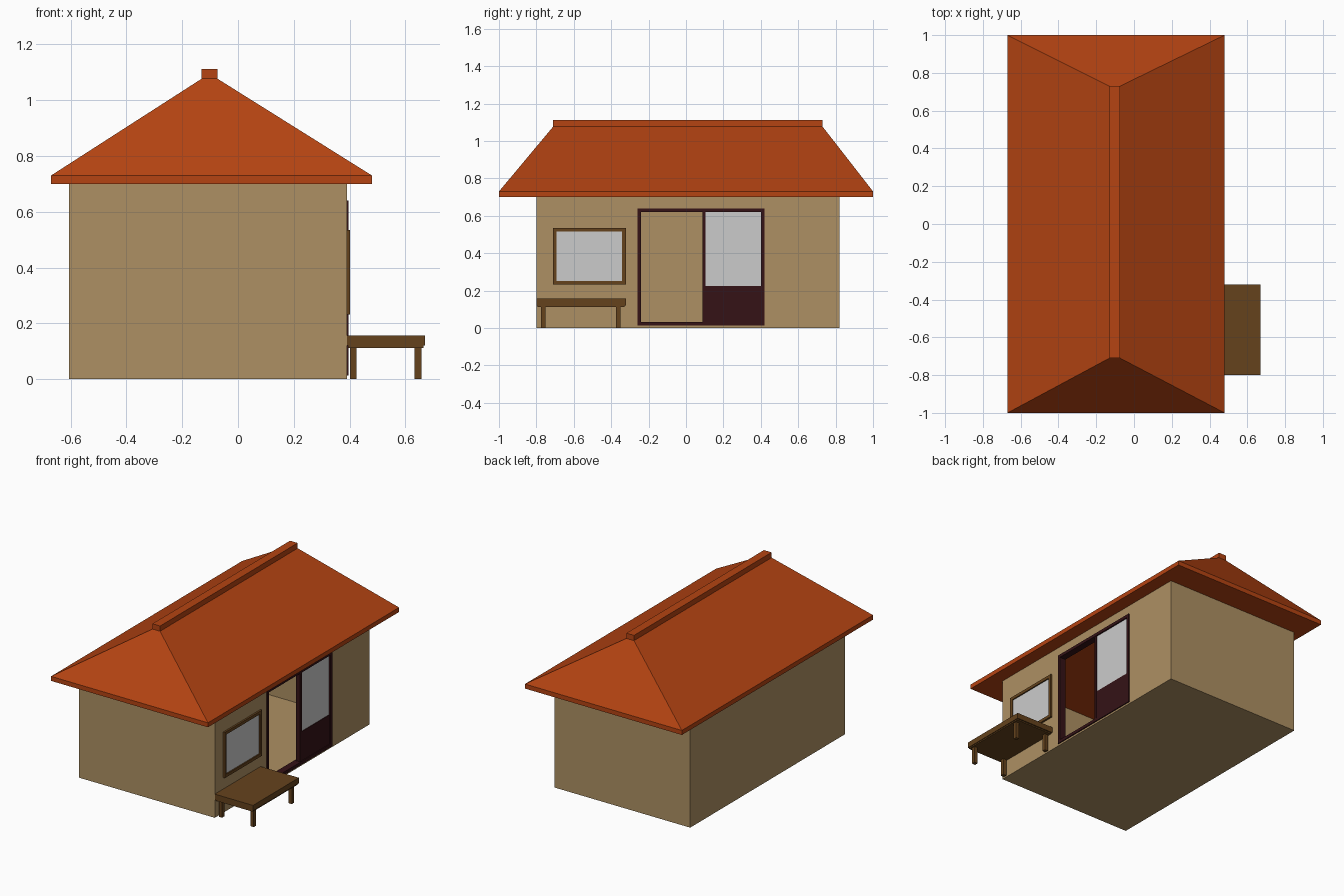
import bpy, bmesh

if "Cube" in bpy.data.objects:
    bpy.data.objects.remove(bpy.data.objects["Cube"])


def material(name, rgb):
    m = bpy.data.materials.new(name)
    m.diffuse_color = (*rgb, 1)
    m.use_nodes = True
    m.node_tree.nodes["Principled BSDF"].inputs["Base Color"].default_value = m.diffuse_color
    return m


WALL = material("plaster", (0.42, 0.28, 0.125))
ROOF = material("roof_tile", (0.46, 0.057, 0.006))
WOOD = material("brown_wood", (0.13, 0.055, 0.012))
DARK = material("dark_wood", (0.035, 0.006, 0.008))


def add(name, verts, faces, mat=None):
    bm = bmesh.new()
    vs = [bm.verts.new(v) for v in verts]
    for f in faces:
        bm.faces.new([vs[i] for i in f])
    bmesh.ops.remove_doubles(bm, verts=bm.verts, dist=1e-5)
    bmesh.ops.recalc_face_normals(bm, faces=bm.faces)
    me = bpy.data.meshes.new(name)
    bm.to_mesh(me)
    bm.free()
    ob = bpy.data.objects.new(name, me)
    bpy.context.collection.objects.link(ob)
    if mat:
        me.materials.append(mat)
    return ob


def loft(name, rings, mat=None):
    """Solid through stacked rectangles (x0, x1, y0, y1, z)."""
    verts, faces = [], [(0, 3, 2, 1)]
    for x0, x1, y0, y1, z in rings:
        verts += [(x0, y0, z), (x1, y0, z), (x1, y1, z), (x0, y1, z)]
    for r in range(len(rings) - 1):
        a = 4 * r
        for i in range(4):
            j = (i + 1) % 4
            faces.append((a + i, a + j, a + 4 + j, a + 4 + i))
    n = len(verts)
    faces.append((n - 4, n - 3, n - 2, n - 1))
    return add(name, verts, faces, mat)


def box(name, x, y, z, mat=None):
    return loft(name, [(*x, *y, z[0]), (*x, *y, z[1])], mat)


def frame(name, x, y, z, t, mat):
    """Rectangular ring lying in the yz plane, bar width t."""
    verts, faces = [], []
    for xx in x:
        for k in (0, t):
            verts += [(xx, y[0] + k, z[0] + k), (xx, y[1] - k, z[0] + k),
                      (xx, y[1] - k, z[1] - k), (xx, y[0] + k, z[1] - k)]
    for i in range(4):
        j = (i + 1) % 4
        for a, b in ((0, 4), (4, 12), (12, 8), (8, 0)):
            faces.append((a + i, a + j, b + j, b + i))
    return add(name, verts, faces, mat)


# House shell: thin walls and floor, with the doorway left open
X0, X1, Y0, Y1, H = -0.605, 0.39, -0.80, 0.82, 0.70
ys, zs = (Y0, -0.25, 0.41, Y1), (0, 0.015, 0.635, H)
verts = [(X1, y, z) for z in zs for y in ys]
faces = [(4 * r + c, 4 * r + c + 1, 4 * r + c + 5, 4 * r + c + 4)
         for r in range(3) for c in range(3) if (r, c) != (1, 1)]
verts += [(X0, Y0, 0), (X0, Y1, 0), (X0, Y1, H), (X0, Y0, H)]
faces += [(16, 17, 18, 19), (16, 0, 4, 8, 12, 19), (17, 3, 7, 11, 15, 18),
          (16, 0, 1, 2, 3, 17)]
add("house_walls", verts, faces, WALL)

# Hipped roof and ridge cap
loft("roof", [(-0.67, 0.48, -1, 1, 0.70), (-0.67, 0.48, -1, 1, 0.73),
              (-0.13, -0.074, -0.71, 0.73, 1.077)], ROOF)
box("ridge_cap", (-0.13, -0.074), (-0.71, 0.73), (1.077, 1.112), ROOF)

# Sliding door: frame, lower panel, glass, centre post
frame("door_frame", (0.352, 0.397), (-0.26, 0.42), (0.012, 0.64), 0.02, DARK)
box("door_post", (0.365, 0.394), (0.088, 0.105), (0.032, 0.62), DARK)
box("door_panel", (0.37, 0.392), (0.105, 0.40), (0.032, 0.225), DARK)
box("door_glass", (0.374, 0.388), (0.105, 0.40), (0.225, 0.62))

# Window
frame("window_frame", (0.375, 0.402), (-0.712, -0.322), (0.232, 0.535), 0.02, WOOD)
box("window_glass", (0.38, 0.394), (-0.692, -0.342), (0.252, 0.515))

# Bench: seat, inset apron, four legs
box("bench_seat", (0.39, 0.67), (-0.80, -0.32), (0.12, 0.157), WOOD)
box("bench_apron", (0.395, 0.665), (-0.795, -0.328), (0.112, 0.12), WOOD)
for i, x in enumerate((0.413, 0.645)):
    for j, y in enumerate((-0.762, -0.363)):
        box(f"bench_leg_{2 * i + j + 1}", (x - 0.012, x + 0.012),
            (y - 0.012, y + 0.012), (0, 0.112), WOOD)
